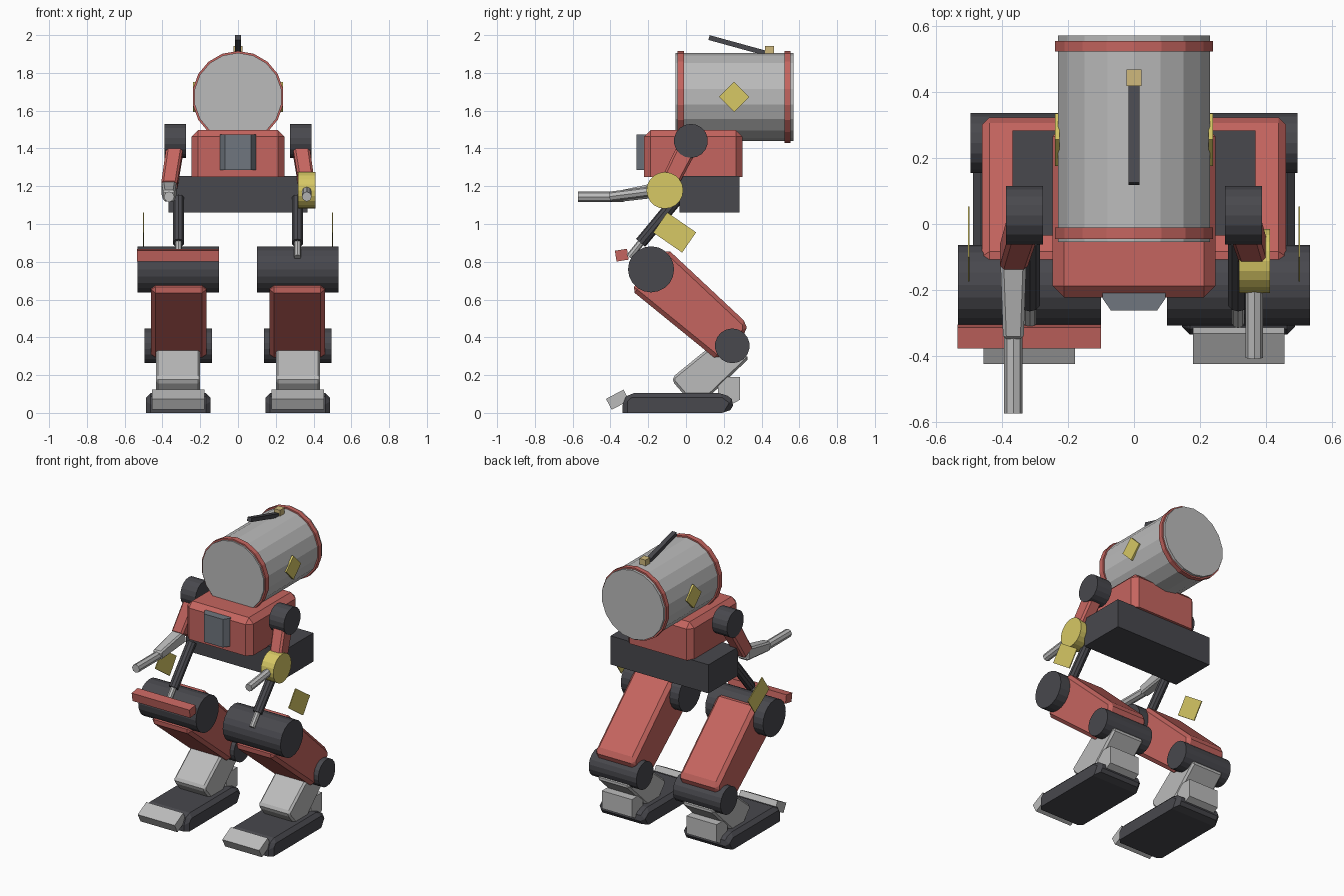
import bpy, bmesh
from math import radians, pi
from mathutils import Vector, Matrix

if "Cube" in bpy.data.objects:
    bpy.data.objects.remove(bpy.data.objects["Cube"])


def material(name, c):
    m = bpy.data.materials.new(name)
    m.diffuse_color = (*c, 1)
    m.use_nodes = True
    m.node_tree.nodes["Principled BSDF"].inputs["Base Color"].default_value = m.diffuse_color
    return m


RED = material("red_paint", (0.56, 0.13, 0.115))
DARK = material("dark_metal", (0.065, 0.065, 0.075))
YELLOW = material("yellow_paint", (0.68, 0.58, 0.13))
GOLD = material("tan_paint", (0.62, 0.48, 0.2))
SLATE = material("slate", (0.16, 0.18, 0.21))
LIGHT = material("light_metal", (0.5, 0.5, 0.5))


def finish(name, bm, mat):
    bmesh.ops.recalc_face_normals(bm, faces=bm.faces)
    me = bpy.data.meshes.new(name)
    bm.to_mesh(me)
    bm.free()
    ob = bpy.data.objects.new(name, me)
    bpy.context.collection.objects.link(ob)
    if mat:
        me.materials.append(mat)
    return ob


def cyl(name, a, b, r, n, mat, r2=None):
    a, b = Vector(a), Vector(b)
    d = b - a
    bm = bmesh.new()
    rot = d.to_track_quat('Z', 'Y').to_matrix().to_4x4()
    bmesh.ops.create_cone(bm, cap_ends=True, segments=n, radius1=r, radius2=r2 or r,
                          depth=d.length, matrix=Matrix.Translation((a + b) / 2) @ rot)
    return finish(name, bm, mat)


def chamfer(bm, w, keep=lambda e: True):
    if w:
        bmesh.ops.bevel(bm, geom=[e for e in bm.edges if keep(e)], offset=w,
                        segments=1, affect='EDGES', clamp_overlap=True)


def prism(name, yz, x0, x1, mat, bevel=0, keep=lambda e: True):
    """Side profile (y, z) extruded from x0 to x1, with chamfered edges."""
    bm = bmesh.new()
    f = bm.faces.new([bm.verts.new((x0, y, z)) for y, z in yz])
    ex = bmesh.ops.extrude_face_region(bm, geom=[f])
    bmesh.ops.translate(bm, vec=(x1 - x0, 0, 0),
                        verts=[v for v in ex['geom'] if isinstance(v, bmesh.types.BMVert)])
    bmesh.ops.recalc_face_normals(bm, faces=bm.faces)
    chamfer(bm, bevel, keep)
    return finish(name, bm, mat)


def box(name, c, size, mat, tilt=0, bevel=0):
    bm = bmesh.new()
    bmesh.ops.create_cube(bm, size=1)
    bmesh.ops.scale(bm, vec=size, verts=bm.verts)
    chamfer(bm, bevel)
    bm.transform(Matrix.Translation(c) @ Matrix.Rotation(radians(tilt), 4, 'X'))
    return finish(name, bm, mat)


def strut(name, a, b, w0, w1, mat, bevel=0):
    """Four-sided beam between two points; w0, w1 are (x, depth) at each end."""
    a, b = Vector(a), Vector(b)
    d = (b - a).normalized()
    side = Vector((0, d.y, d.z)).cross(Vector((1, 0, 0))).normalized()
    bm = bmesh.new()
    ends = [[bm.verts.new(p + Vector((i * w[0] / 2, 0, 0)) + side * (j * w[1] / 2))
             for i, j in ((-1, -1), (1, -1), (1, 1), (-1, 1))] for p, w in ((a, w0), (b, w1))]
    bm.faces.new(ends[0])
    bm.faces.new(ends[1])
    for k in range(4):
        n = (k + 1) % 4
        bm.faces.new((ends[0][k], ends[0][n], ends[1][n], ends[1][k]))
    bmesh.ops.recalc_face_normals(bm, faces=bm.faces)
    chamfer(bm, bevel)
    return finish(name, bm, mat)


# Drum head with bands, side diamonds and aerial
HZ = 1.673
cyl("drum_head", (0, -0.055, HZ), (0, 0.57, HZ), 0.233, 18, LIGHT)
for y0, y1 in ((-0.045, -0.01), (0.522, 0.553)):
    cyl("drum_band", (0, y0, HZ), (0, y1, HZ), 0.243, 18, RED)
for s in (-1, 1):
    box("drum_diamond", (s * 0.232, 0.255, HZ), (0.014, 0.113, 0.113), YELLOW, 45)
box("aerial_base", (0, 0.442, 1.92), (0.046, 0.05, 0.045), GOLD)
strut("aerial", (0, 0.122, 1.987), (0, 0.42, 1.905), (0.032, 0.026), (0.032, 0.026), DARK)

# Torso, chest panel and pelvis
prism("torso", [(-0.222, 1.25), (0.30, 1.25), (0.30, 1.497), (-0.222, 1.497)], -0.247, 0.247,
      RED, 0.035, lambda e: max(v.co.z for v in e.verts) > 1.3)
bm = bmesh.new()
lo, hi = ([bm.verts.new((x, y, z)) for x, y in
           ((-0.095, -0.2), (-0.095, -0.225), (-0.07, -0.262), (0.07, -0.262), (0.095, -0.225), (0.095, -0.2))]
          for z in (1.285, 1.475))
bm.faces.new(lo)
bm.faces.new(hi)
for k in range(6):
    n = (k + 1) % 6
    bm.faces.new((lo[k], lo[n], hi[n], hi[k]))
finish("chest_panel", bm, SLATE)
box("pelvis", (0, 0.124, 1.158), (0.734, 0.318, 0.194), DARK)

for s in (-1, 1):
    def span(a, b):
        return sorted((s * a, s * b))

    # Shoulder and upper arm
    cyl("shoulder", (s * 0.275, 0.026, 1.44), (s * 0.388, 0.026, 1.44), 0.09, 18, DARK)
    strut("upper_arm", (s * 0.33, 0.015, 1.42), (s * 0.365, -0.10, 1.195),
          (0.09, 0.105), (0.085, 0.095), RED, 0.012)

    # Piston from pelvis to hip roller
    cyl("piston_sleeve", (s * 0.315, -0.045, 1.135), (s * 0.315, -0.24, 0.90), 0.032, 10, DARK)
    cyl("piston_rod", (s * 0.315, -0.22, 0.925), (s * 0.315, -0.30, 0.825), 0.019, 8, LIGHT)

    # Hip roller, side fin, thigh and knee
    cyl("hip_roller", (s * 0.10, -0.185, 0.76), (s * 0.533, -0.185, 0.76), 0.122, 20, DARK)
    box("side_fin", (s * 0.50, -0.06, 0.955), (0.006, 0.186, 0.13), YELLOW, -34.6)
    prism("thigh", [(-0.10, 0.87), (0.322, 0.475), (0.322, 0.43), (0.165, 0.28), (-0.29, 0.65)],
          *span(0.167, 0.46), RED, 0.028)
    cyl("knee_roller", (s * 0.137, 0.245, 0.355), (s * 0.494, 0.245, 0.355), 0.092, 18, DARK)

    # Shin and heel
    prism("shin", [(0.20, 0.41), (0.335, 0.29), (0.10, 0.065), (0.0, 0.085), (-0.07, 0.165), (-0.07, 0.19)],
          *span(0.20, 0.435), LIGHT, 0.022)
    prism("heel", [(0.17, 0.19), (0.287, 0.19), (0.287, 0.07), (0.25, 0.05), (0.17, 0.05)],
          *span(0.205, 0.43), LIGHT)

    # Foot and tilted toe cap
    prism("foot", [(-0.335, 0.0), (-0.335, 0.07), (-0.30, 0.105), (0.20, 0.105), (0.262, 0.06),
                   (0.235, 0.015), (0.19, 0.0)], *span(0.145, 0.487), DARK, 0.025,
          lambda e: max(v.co.z for v in e.verts) > 0.03)
    box("toe_cap", (s * 0.317, -0.362, 0.07), (0.277, 0.105, 0.065), LIGHT, 28)

# Red bumper on one hip only
box("hip_bumper", (-0.317, -0.34, 0.835), (0.433, 0.065, 0.058), RED, 9)

# Gun arm on the left
strut("left_forearm", (-0.365, -0.09, 1.19), (-0.365, -0.345, 1.148), (0.08, 0.085), (0.062, 0.06), LIGHT, 0.01)
cyl("left_barrel", (-0.365, -0.33, 1.144), (-0.365, -0.573, 1.144), 0.028, 8, LIGHT)

# Round elbow with short barrel on the right
cyl("right_elbow", (0.317, -0.112, 1.178), (0.411, -0.112, 1.178), 0.097, 20, YELLOW)
cyl("right_barrel", (0.364, -0.17, 1.175), (0.364, -0.405, 1.145), 0.026, 8, LIGHT)
